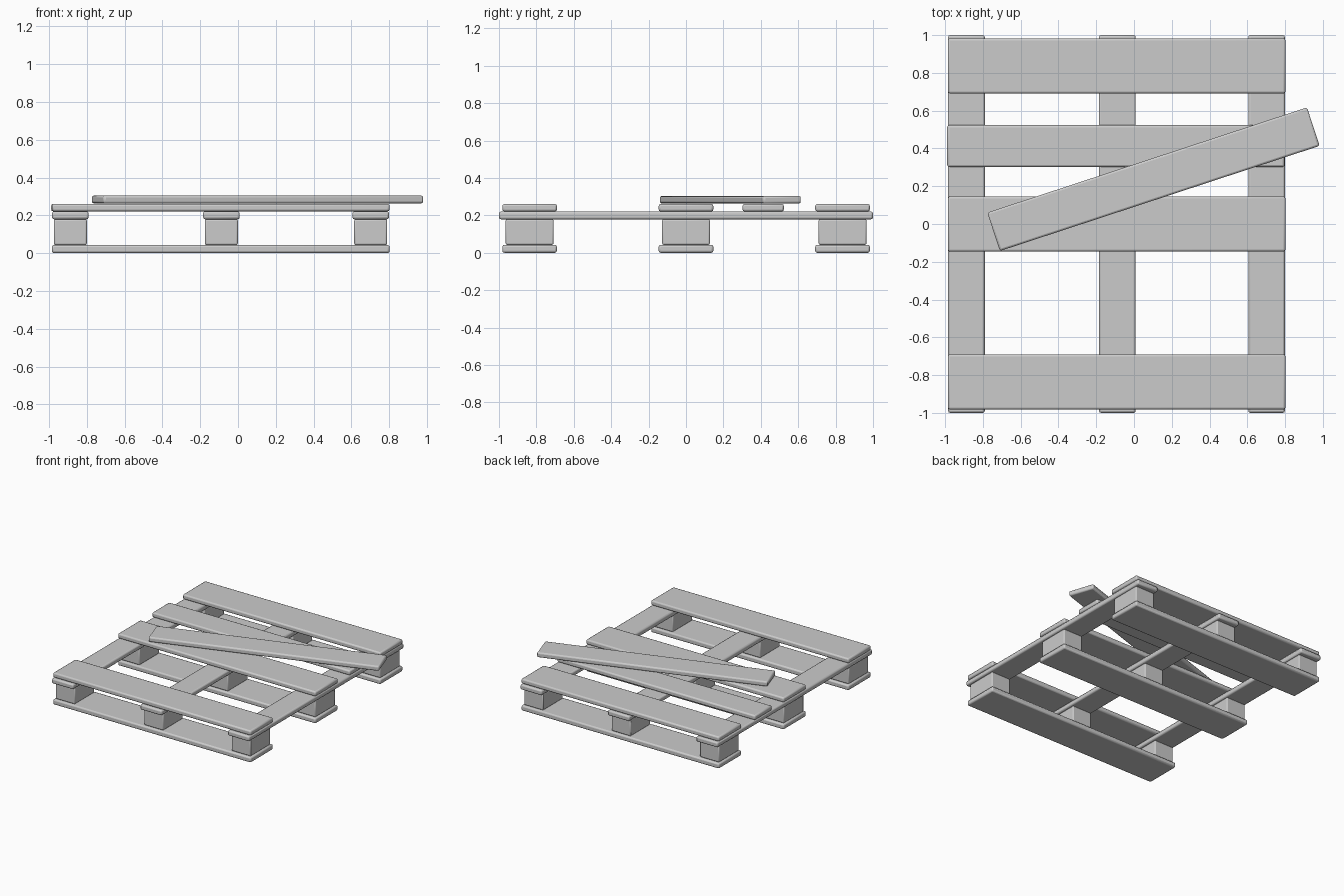
import bpy, math

if "Cube" in bpy.data.objects:
    bpy.data.objects.remove(bpy.data.objects["Cube"])

BEVEL = 0.011


def box(name, x, y, z, angle=0.0, bevel=BEVEL):
    """Bevelled box from (min, max) ranges, optionally turned about z."""
    bpy.ops.mesh.primitive_cube_add(
        size=1, location=(sum(x) / 2, sum(y) / 2, sum(z) / 2))
    ob = bpy.context.object
    ob.name = name
    ob.scale = (x[1] - x[0], y[1] - y[0], z[1] - z[0])
    bpy.ops.object.transform_apply(location=False, rotation=False, scale=True)
    ob.rotation_euler.z = angle
    mod = ob.modifiers.new("soft_edges", 'BEVEL')
    mod.width = bevel
    mod.segments = 2
    bpy.ops.object.shade_smooth_by_angle(angle=math.radians(30))
    return ob


BOARD_X = (-0.985, 0.802)
COLUMNS = (-0.887, -0.088, 0.702)
ROWS = (("front", -0.836), ("middle", 0.0), ("back", 0.837))

# three wide bottom boards, with matching top boards
for label, y in ROWS:
    ys = (y - 0.146, y + 0.146)
    box(f"bottom_board_{label}", BOARD_X, ys, (0.004, 0.047))
    box(f"top_board_{label}", BOARD_X, ys, (0.225, 0.265))

# narrower slat on the deck
box("top_slat", (-0.989, 0.798), (0.302, 0.523), (0.225, 0.265))

# stringers running front to back, each on three spacer blocks
for i, x in enumerate(COLUMNS):
    box(f"stringer_{i + 1}", (x - 0.097, x + 0.097), (-1.0, 1.0), (0.183, 0.225))
    for label, y in ROWS:
        box(f"block_{label}_{i + 1}", (x - 0.087, x + 0.087),
            (y - 0.128, y + 0.128), (0.047, 0.183), bevel=0.008)

# loose slat lying askew on top
cx, cy = 0.103, 0.237
box("loose_slat", (cx - 0.891, cx + 0.891), (cy - 0.107, cy + 0.107),
    (0.267, 0.308), math.radians(18.2))

# rest the pallet on the ground
for ob in bpy.data.objects:
    ob.location.z -= 0.004
